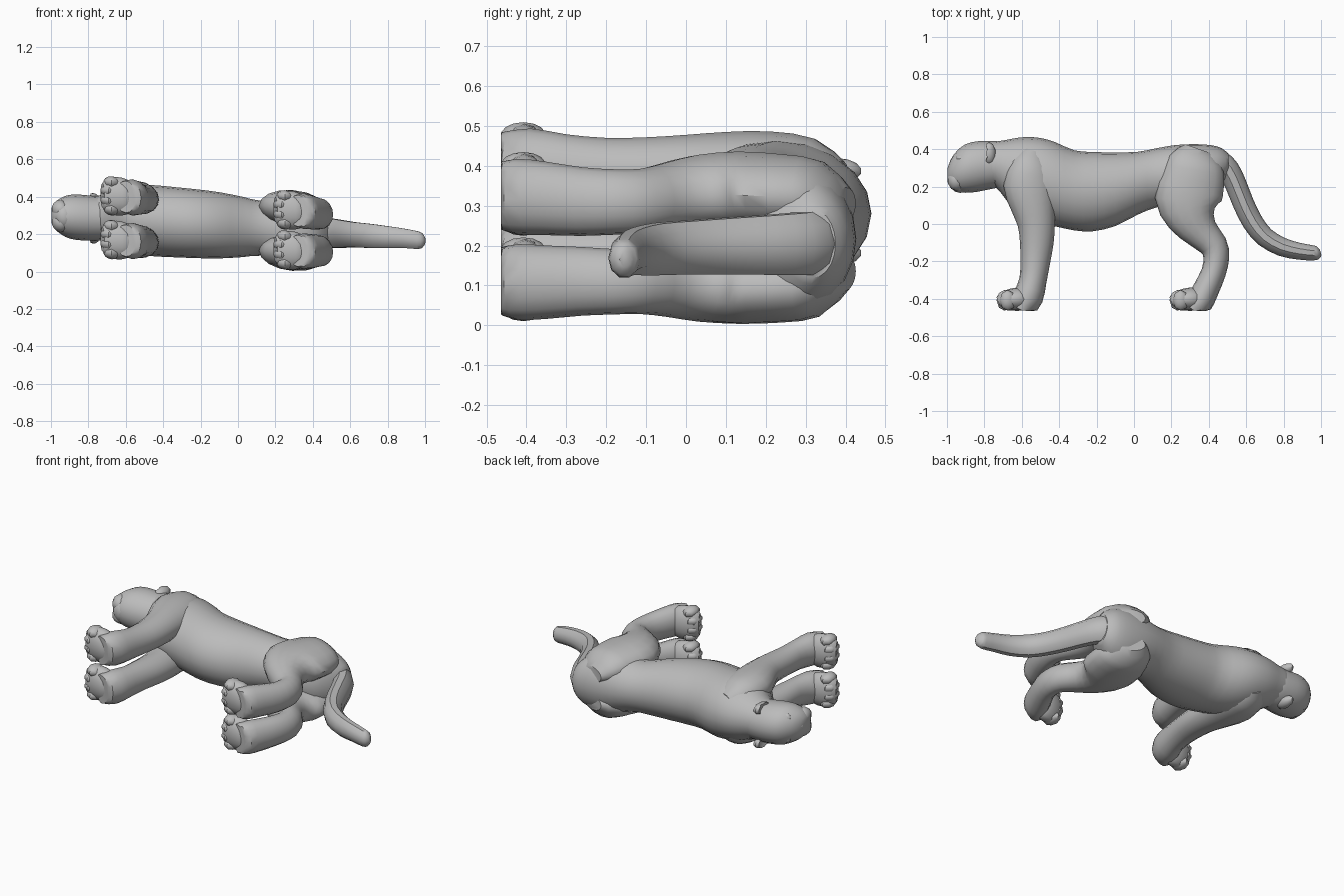
import bpy, bmesh, math
from mathutils import Vector

if "Cube" in bpy.data.objects:
    bpy.data.objects.remove(bpy.data.objects["Cube"], do_unlink=True)

GROUND = -0.464          # plane of the soles, along y
grey = bpy.data.materials.new("plain grey")
grey.diffuse_color = (0.5, 0.5, 0.5, 1)
grey.use_nodes = True
grey.node_tree.nodes["Principled BSDF"].inputs["Base Color"].default_value = (0.5, 0.5, 0.5, 1)
parts = []


def finish(name, bm):
    """Flatten the soles, lay the part along the slightly skewed spine and link it."""
    for v in bm.verts:
        v.co.y = max(v.co.y, GROUND)
        v.co.z += 0.24 - 0.07 * v.co.x
    bmesh.ops.recalc_face_normals(bm, faces=bm.faces)
    me = bpy.data.meshes.new(name)
    bm.to_mesh(me)
    bm.free()
    me.materials.append(grey)
    ob = bpy.data.objects.new(name, me)
    bpy.context.collection.objects.link(ob)
    parts.append(ob)


def spline(rows, steps):
    """Catmull-Rom interpolation of the section rows."""
    rows = [Vector(r) for r in rows]
    out = []
    for i in range(len(rows) - 1):
        a, b, c, d = rows[max(i - 1, 0)], rows[i], rows[i + 1], rows[min(i + 2, len(rows) - 1)]
        for k in range(steps):
            t = k / steps
            out.append(0.5 * (2 * b + (c - a) * t + (2 * a - 5 * b + 4 * c - d) * t ** 2
                              + (3 * b - a - 3 * c + d) * t ** 3))
    return out + [rows[-1]]


def loft(name, rows, side=1, sides=16, dx=0, upright=False):
    """Rows are x, y, z offset, radius across the path, radius along z."""
    rows = spline(rows, 2)
    bm = bmesh.new()
    rings = []
    for i, (x, y, z, ru, rv) in enumerate(rows):
        a, b = rows[max(i - 1, 0)], rows[min(i + 1, len(rows) - 1)]
        t = Vector((1, 0)) if upright else Vector((b[0] - a[0], b[1] - a[1])).normalized()
        ring = []
        for k in range(sides):
            ang = math.tau * k / sides
            c, s = math.cos(ang) * ru, math.sin(ang) * rv
            ring.append(bm.verts.new((x + dx - t.y * c, y + t.x * c, side * (z + s))))
        rings.append(ring)
    for r, q in zip(rings, rings[1:]):
        for k in range(sides):
            n = (k + 1) % sides
            bm.faces.new((r[k], r[n], q[n], q[k]))
    bm.faces.new(rings[0])
    bm.faces.new(rings[-1])
    finish(name, bm)


def blob(name, centre, radii, cupped=False, seg=10):
    """Ellipsoid; a cupped one is hollowed towards the face."""
    bm = bmesh.new()
    bmesh.ops.create_uvsphere(bm, u_segments=seg, v_segments=7, radius=1)
    for v in bm.verts:
        if cupped and v.co.x < -0.5:
            v.co.x = -(1 + v.co.x)
        v.co = Vector([c + r * p for c, r, p in zip(centre, radii, v.co)])
    finish(name, bm)


# Torso, from neck to rump
loft("torso", [
    (-0.80, 0.32, 0, 0.10, 0.10), (-0.74, 0.318, 0, 0.122, 0.115), (-0.69, 0.293, 0, 0.155, 0.135),
    (-0.64, 0.265, 0, 0.193, 0.158), (-0.58, 0.243, 0, 0.222, 0.175), (-0.50, 0.23, 0, 0.23, 0.188),
    (-0.42, 0.212, 0, 0.225, 0.19), (-0.32, 0.18, 0, 0.214, 0.187), (-0.22, 0.173, 0, 0.212, 0.184),
    (-0.10, 0.186, 0, 0.197, 0.177), (0.02, 0.218, 0, 0.168, 0.162), (0.12, 0.247, 0, 0.158, 0.147),
    (0.22, 0.26, 0, 0.162, 0.165), (0.32, 0.267, 0, 0.16, 0.183), (0.41, 0.28, 0, 0.142, 0.165),
    (0.47, 0.305, 0, 0.10, 0.125), (0.505, 0.32, 0, 0.055, 0.085)], sides=20, upright=True)

# Tail
loft("tail", [
    (0.40, 0.345, 0, 0.04, 0.06), (0.455, 0.335, 0, 0.06, 0.082), (0.505, 0.29, 0, 0.06, 0.082),
    (0.545, 0.21, 0, 0.058, 0.078), (0.585, 0.11, 0, 0.057, 0.074), (0.635, 0.01, 0, 0.056, 0.07),
    (0.70, -0.07, 0, 0.053, 0.068), (0.79, -0.122, 0, 0.05, 0.062), (0.88, -0.145, 0, 0.045, 0.055),
    (0.96, -0.155, -0.005, 0.04, 0.05), (0.985, -0.155, -0.005, 0.032, 0.04),
    (0.998, -0.152, -0.005, 0.015, 0.02)], sides=10)

# Head
loft("head", [
    (-0.997, 0.26, -0.01, 0.035, 0.04), (-0.98, 0.27, -0.01, 0.075, 0.07),
    (-0.945, 0.283, -0.01, 0.11, 0.098), (-0.90, 0.297, -0.01, 0.13, 0.117),
    (-0.84, 0.307, -0.01, 0.135, 0.122), (-0.78, 0.314, -0.01, 0.13, 0.12),
    (-0.70, 0.32, -0.005, 0.12, 0.115), (-0.64, 0.32, 0, 0.10, 0.10)], upright=True)
blob("nose", (-0.976, 0.295, -0.01), (0.022, 0.022, 0.03))
blob("chin", (-0.93, 0.205, -0.01), (0.05, 0.04, 0.06))

FRONT_LEG = [
    (-0.53, 0.39, 0.09, 0.06, 0.045), (-0.55, 0.32, 0.105, 0.11, 0.085), (-0.56, 0.21, 0.115, 0.138, 0.092),
    (-0.54, 0.10, 0.115, 0.12, 0.092), (-0.522, 0.0, 0.115, 0.10, 0.086), (-0.52, -0.10, 0.112, 0.09, 0.083),
    (-0.528, -0.20, 0.11, 0.08, 0.083), (-0.54, -0.30, 0.113, 0.073, 0.088),
    (-0.565, -0.39, 0.117, 0.08, 0.097), (-0.60, -0.462, 0.117, 0.065, 0.085)]
REAR_LEG = [
    (0.35, 0.40, 0.085, 0.08, 0.045), (0.33, 0.335, 0.11, 0.145, 0.085), (0.315, 0.24, 0.117, 0.17, 0.094),
    (0.29, 0.13, 0.12, 0.178, 0.096), (0.31, 0.03, 0.117, 0.132, 0.092), (0.365, -0.05, 0.107, 0.092, 0.086),
    (0.425, -0.115, 0.10, 0.076, 0.082), (0.44, -0.18, 0.10, 0.069, 0.082), (0.425, -0.26, 0.10, 0.066, 0.086),
    (0.385, -0.35, 0.105, 0.07, 0.092), (0.35, -0.42, 0.107, 0.072, 0.095), (0.32, -0.463, 0.107, 0.06, 0.085)]
PAW = [
    (-0.545, -0.41, 0, 0.025, 0.05), (-0.59, -0.402, 0, 0.06, 0.092), (-0.65, -0.404, 0, 0.06, 0.103),
    (-0.70, -0.412, 0, 0.048, 0.09), (-0.725, -0.42, 0, 0.03, 0.065)]

# Paired parts on both flanks
for side, label in ((1, "upper"), (-1, "lower")):
    loft(label + "_front_leg", FRONT_LEG, side)
    loft(label + "_rear_leg", REAR_LEG, side)
    for pair, dx, mid in (("front", 0, 0.117), ("rear", 0.925, 0.107)):
        loft(f"{label}_{pair}_paw", [(x, y, z + mid, u, v) for x, y, z, u, v in PAW], side, dx=dx)
        for i, (off, x) in enumerate(((-0.072, -0.675), (-0.026, -0.692), (0.026, -0.692), (0.072, -0.675))):
            blob(f"{label}_{pair}_toe_{i + 1}", (x + dx, -0.408, side * (mid + off)),
                 (0.044, 0.057, 0.033), seg=8)
    blob(label + "_ear", (-0.775, 0.378, side * 0.103 - 0.01), (0.036, 0.062, 0.032), cupped=True)
    blob(label + "_muzzle", (-0.948, 0.235, side * 0.034 - 0.01), (0.051, 0.06, 0.052))
    blob(label + "_brow", (-0.925, 0.352, side * 0.055 - 0.01), (0.03, 0.02, 0.035))

# Smooth shading with sharp creases kept
bpy.ops.object.select_all(action='DESELECT')
for ob in parts:
    ob.select_set(True)
bpy.context.view_layer.objects.active = parts[0]
bpy.ops.object.shade_smooth_by_angle(angle=math.radians(40))
